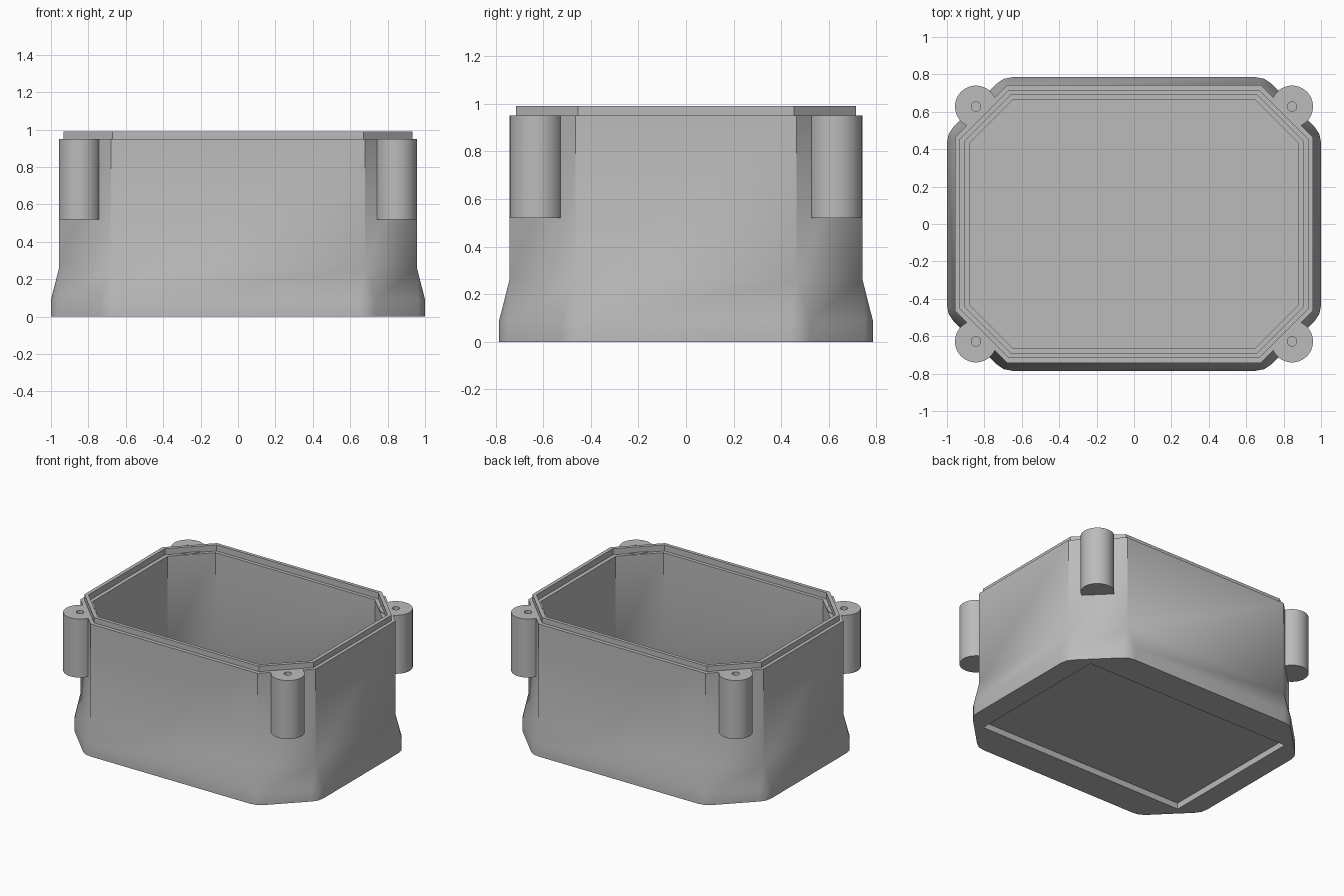
import bpy, bmesh, math
from mathutils import Vector

cube = bpy.data.objects.get("Cube")
if cube:
    bpy.data.objects.remove(cube, do_unlink=True)

grey = bpy.data.materials.new("plain grey plastic")
grey.use_nodes = True
colour = (0.5, 0.5, 0.5, 1)
grey.diffuse_color = colour
grey.node_tree.nodes["Principled BSDF"].inputs["Base Color"].default_value = colour


def outline(hx, hy, cut, blend, z):
    """Chamfered rectangle; every corner is softened by the length blend."""
    corners = []
    for sx, sy in ((1, 1), (-1, 1), (-1, -1), (1, -1)):
        pair = [Vector((sx * hx, sy * (hy - cut), z)), Vector((sx * (hx - cut), sy * hy, z))]
        corners += pair if sx * sy > 0 else pair[::-1]
    points = []
    for i, p in enumerate(corners):
        a, b = corners[i - 1] - p, corners[(i + 1) % 8] - p
        before, after = p + a.normalized() * blend, p + b.normalized() * blend
        points += [before, (before + after) / 4 + p / 2, after]
    return points


def loft(name, rings):
    """Skin a list of equal-sized rings and cap both ends."""
    bm = bmesh.new()
    loops = [[bm.verts.new(p) for p in ring] for ring in rings]
    n = len(loops[0])
    for low, high in zip(loops, loops[1:]):
        for i in range(n):
            j = (i + 1) % n
            bm.faces.new((low[i], low[j], high[j], high[i]))
    bm.faces.new(loops[0][::-1])
    bm.faces.new(loops[-1])
    bmesh.ops.remove_doubles(bm, verts=bm.verts, dist=0.0005)
    bmesh.ops.recalc_face_normals(bm, faces=bm.faces)
    mesh = bpy.data.meshes.new(name)
    bm.to_mesh(mesh)
    bm.free()
    mesh.materials.append(grey)
    obj = bpy.data.objects.new(name, mesh)
    bpy.context.collection.objects.link(obj)
    bpy.ops.object.select_all(action="DESELECT")
    obj.select_set(True)
    bpy.context.view_layer.objects.active = obj
    bpy.ops.object.shade_smooth_by_angle(angle=math.radians(30))
    return obj


# Enclosure shell: underside recess, flared skirt, walls, stepped rim, cavity
shell = [
    (0.845, 0.555, 0, 0, 0.045),
    (0.845, 0.555, 0, 0, 0),
    (1.0, 0.785, 0.3, 0.05, 0),
    (1.0, 0.785, 0.3, 0.05, 0.09),
    (0.957, 0.742, 0.278, 0, 0.26),
    (0.957, 0.742, 0.278, 0, 0.95),
    (0.932, 0.715, 0.262, 0, 0.95),
    (0.932, 0.715, 0.262, 0, 0.99),
    (0.905, 0.69, 0.247, 0, 0.99),
    (0.905, 0.69, 0.247, 0, 0.945),
    (0.877, 0.665, 0.23, 0, 0.945),
    (0.877, 0.665, 0.23, 0, 0.26),
    (0.92, 0.705, 0.25, 0.04, 0.09),
]
loft("enclosure_shell", [outline(*ring) for ring in shell])

# Screw posts with blind holes on the four chamfered corners
post = [(0.112, 0.52), (0.112, 0.95), (0.025, 0.95), (0.025, 0.65)]
for side, sx in (("left", 1), ("right", -1)):
    for end, sy in (("front", -1), ("back", 1)):
        rings = []
        for r, z in post:
            rings.append([(sx * 0.845 + r * math.cos(t * math.tau / 48),
                           sy * 0.628 + r * math.sin(t * math.tau / 48), z) for t in range(48)])
        loft(f"screw_post_{end}_{side}", rings)
